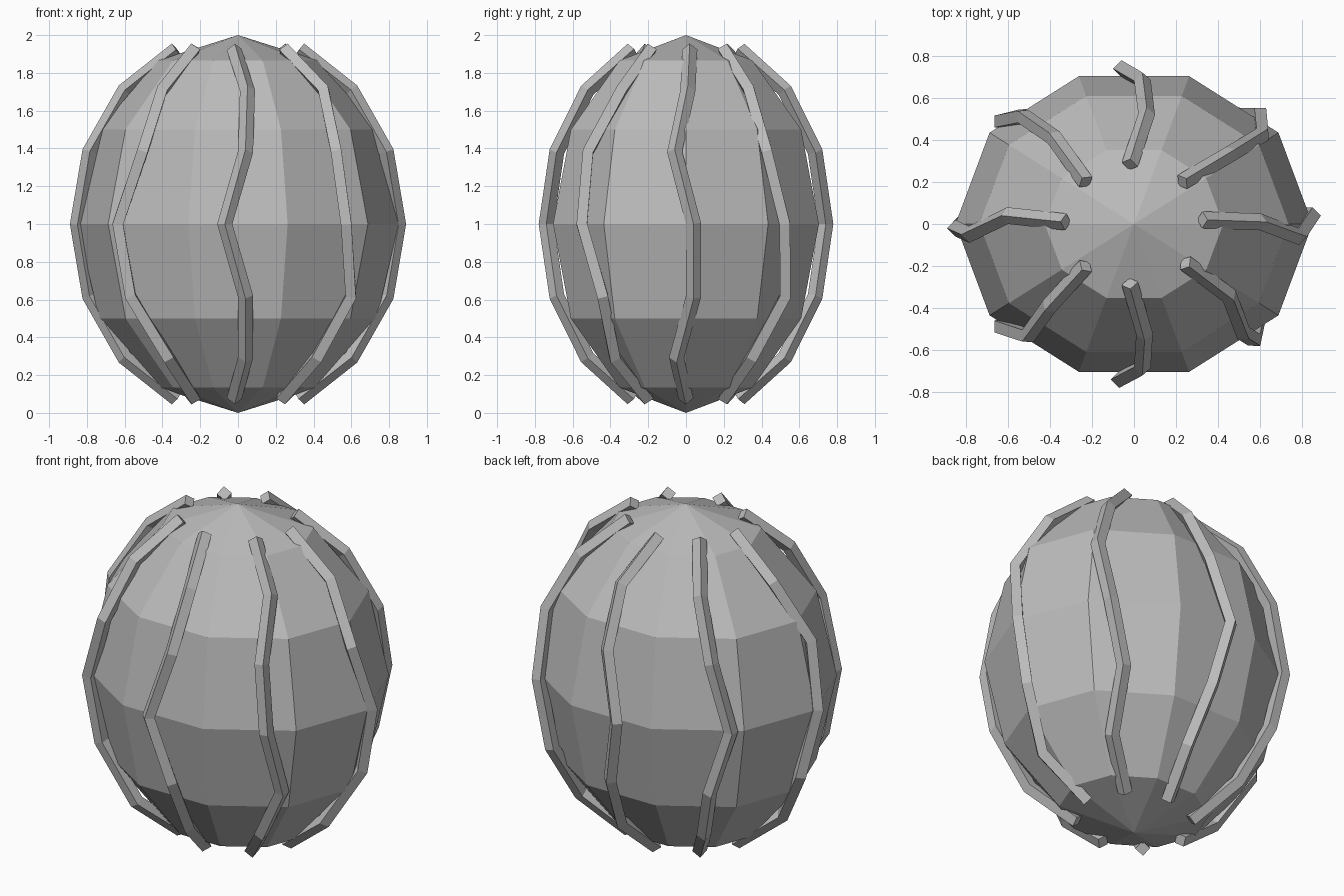
import bpy, bmesh
from math import sin, cos, pi, atan2
from mathutils import Vector, Matrix

cube = bpy.data.objects.get("Cube")
if cube:
    bpy.data.objects.remove(cube, do_unlink=True)

RX, RY, RZ = 0.85, 0.74, 1.0
RIDGE = 0.04

stone = bpy.data.materials.new("stone_grey")
stone.use_nodes = True
grey = (0.5, 0.5, 0.5, 1)
stone.diffuse_color = grey
stone.node_tree.nodes["Principled BSDF"].inputs["Base Color"].default_value = grey


def finish(name, bm):
    bmesh.ops.recalc_face_normals(bm, faces=bm.faces)
    mesh = bpy.data.meshes.new(name)
    bm.to_mesh(mesh)
    bm.free()
    mesh.materials.append(stone)
    obj = bpy.data.objects.new(name, mesh)
    bpy.context.collection.objects.link(obj)
    return obj


# Faceted egg-shaped body, with a corner pointing along +x
bm = bmesh.new()
bmesh.ops.create_uvsphere(bm, u_segments=10, v_segments=6, radius=1)
corner = next(v.co for v in bm.verts if abs(v.co.z) < 0.1)
turn = Matrix.Rotation(-atan2(corner.y, corner.x), 4, "Z")
squash = Matrix.Diagonal((RX, RY, RZ, 1))
bm.transform(Matrix.Translation((0, 0, RZ)) @ squash @ turn)
finish("body", bm)

# Sideways wander of each ridge from top to bottom, in hundredths
WANDER = [
    (2, 1, -6, 4, 4, -5, 0),
    (0, -5, -8, 0, 6, -3, 0),
    (2, -6, -4, 6, -2, -6, 0),
    (0, -6, -4, 5, -5, -4, 0),
    (-1, -4, 5, 2, -5, 5, 0),
    (0, 3, 7, -5, -2, 8, 0),
    (-2, 5, 4, -7, 4, 4, -2),
    (2, 4, -5, -4, 6, -1, 0),
]


def ridge(name, angle, wander):
    """Sweep a diamond section down the body along a crooked meridian."""
    out = Vector((cos(angle), sin(angle), 0))
    side = Vector((-sin(angle), cos(angle), 0))
    path, normals = [], []
    for j, w in enumerate(wander):
        t = pi * (j + 1) / 8
        path.append(Vector((RX * out.x * sin(t), RY * out.y * sin(t),
                            RZ + RZ * cos(t))) + side * w / 100)
        normals.append(out * sin(t) + Vector((0, 0, cos(t))))
    bm = bmesh.new()
    rings = []
    for j, p in enumerate(path):
        before = path[max(j - 1, 0)]
        after = path[min(j + 1, len(path) - 1)]
        along = Vector((0, 0, 0))
        for step in (p - before, after - p):
            if step.length > 0:
                along += step.normalized()
        along.normalize()
        n = (normals[j] - along * normals[j].dot(along)).normalized()
        b = along.cross(n)
        rings.append([bm.verts.new(p + d * RIDGE) for d in (n, b, -n, -b)])
    for a, c in zip(rings, rings[1:]):
        for k in range(4):
            m = (k + 1) % 4
            bm.faces.new((a[k], a[m], c[m], c[k]))
    bm.faces.new(rings[0])
    bm.faces.new(rings[-1])
    finish(name, bm)


# Eight ridges around the body
for i, wander in enumerate(WANDER):
    ridge(f"ridge_{i + 1}", i * pi / 4, wander)
